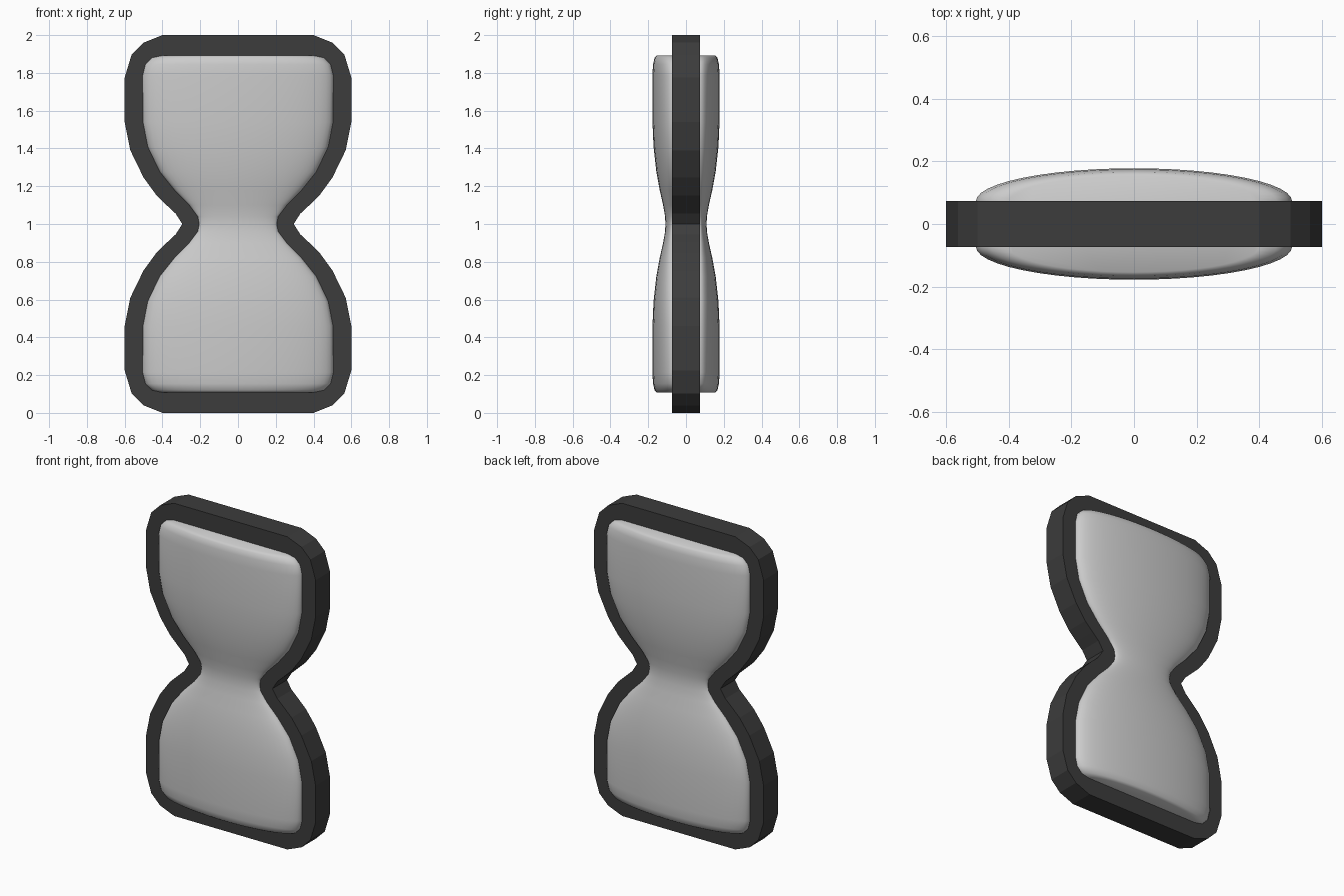
import bpy, bmesh, math

if "Cube" in bpy.data.objects:
    bpy.data.objects.remove(bpy.data.objects["Cube"])

HALF = 0.073   # half thickness of the frame

# Upper right quarter outlines (x, z), waist to top; mirrored for the rest
OUTER = [(.295, 1), (.33, 1.055), (.375, 1.097), (.43, 1.15), (.50, 1.246), (.57, 1.39),
         (.60, 1.54), (.60, 1.775), (.563, 1.897), (.50, 1.96), (.40, 2.0)]
INNER = [(.205, 1), (.213, 1.04), (.258, 1.10), (.335, 1.178), (.415, 1.278), (.478, 1.41),
         (.503, 1.54), (.505, 1.785), (.49, 1.845), (.455, 1.88), (.40, 1.892)]


def side(quarter):
    """Right-hand outline from bottom to top."""
    return [(x, 2 - z) for x, z in reversed(quarter[1:])] + quarter


def loop(quarter):
    """Full closed outline."""
    s = side(quarter)
    return s + [(-x, z) for x, z in reversed(s)]


def finish(bm, name, color, angle):
    bmesh.ops.recalc_face_normals(bm, faces=bm.faces)
    me = bpy.data.meshes.new(name)
    bm.to_mesh(me)
    bm.free()
    ob = bpy.data.objects.new(name, me)
    bpy.context.collection.objects.link(ob)
    mat = bpy.data.materials.new(name + "_colour")
    mat.diffuse_color = color
    mat.use_nodes = True
    mat.node_tree.nodes["Principled BSDF"].inputs["Base Color"].default_value = mat.diffuse_color
    me.materials.append(mat)
    bpy.ops.object.select_all(action='DESELECT')
    ob.select_set(True)
    bpy.context.view_layer.objects.active = ob
    if angle:
        bpy.ops.object.shade_smooth_by_angle(angle=math.radians(angle))
    return ob


def bridge(bm, rings, close):
    """Quads between consecutive closed rings."""
    pairs = list(zip(rings, rings[1:])) + ([(rings[-1], rings[0])] if close else [])
    for a, b in pairs:
        n = len(a)
        for i in range(n):
            j = (i + 1) % n
            bm.faces.new((a[i], a[j], b[j], b[i]))


# Frame: flat faceted band around the hourglass outline
bm = bmesh.new()
rings = [[bm.verts.new((x, y, z)) for x, z in loop(q)]
         for q, y in ((OUTER, -HALF), (OUTER, HALF), (INNER, HALF), (INNER, -HALF))]
bridge(bm, rings, True)
finish(bm, "frame", (.045, .045, .045, 1), 0)

# Glass: stacked sections, each two half ellipses bulging past the frame faces
bm = bmesh.new()
N = 24
rings = []
for r, z in side(INNER):
    bulge = .036 + (r - .205) * .23
    ring = []
    for s in (1, -1):
        for k in range(N + 1):
            a = math.pi * k / N
            ring.append(bm.verts.new((s * r * math.cos(a), s * (HALF + bulge * math.sin(a)), z)))
    rings.append(ring)
bridge(bm, rings, False)
bm.faces.new(rings[0])
bm.faces.new(rings[-1])
finish(bm, "glass", (.8, .8, .78, 1), 50)
